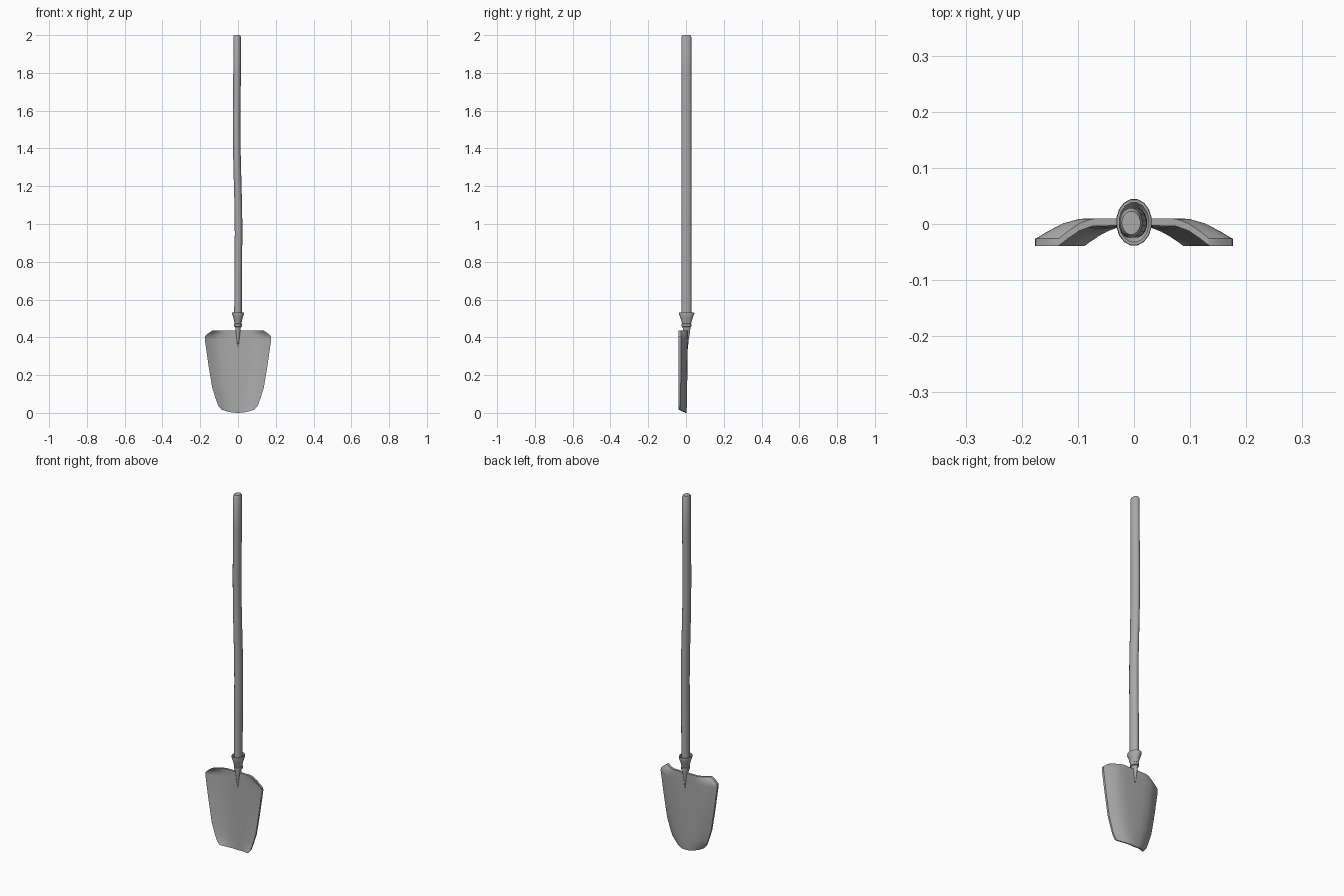
import bpy, bmesh, math

if "Cube" in bpy.data.objects:
    bpy.data.objects.remove(bpy.data.objects["Cube"])

grey = bpy.data.materials.new("dark_grey")
grey.diffuse_color = (0.4, 0.4, 0.4, 1)
grey.use_nodes = True
grey.node_tree.nodes["Principled BSDF"].inputs["Base Color"].default_value = grey.diffuse_color


def loft(name, rings):
    """Skin a list of equal-length rings, with strip caps on both ends."""
    bm = bmesh.new()
    vs = [[bm.verts.new(p) for p in r] for r in rings]
    n = len(rings[0])
    for a, b in zip(vs, vs[1:]):
        for i in range(n):
            j = (i + 1) % n
            bm.faces.new((a[i], a[j], b[j], b[i]))
    for r in (vs[0], vs[-1]):
        for i in range(n // 2 - 1):
            bm.faces.new((r[i], r[i + 1], r[n - 2 - i], r[n - 1 - i]))
    bmesh.ops.recalc_face_normals(bm, faces=bm.faces)
    me = bpy.data.meshes.new(name)
    bm.to_mesh(me)
    bm.free()
    me.materials.append(grey)
    ob = bpy.data.objects.new(name, me)
    bpy.context.collection.objects.link(ob)
    bpy.ops.object.select_all(action='DESELECT')
    ob.select_set(True)
    bpy.context.view_layer.objects.active = ob
    bpy.ops.object.shade_smooth_by_angle(angle=math.radians(35))
    return ob


def ellipse(z, rx, ry, cx=0.0, cy=0.003, n=16):
    return [(cx + rx * math.cos(2 * math.pi * (i + 0.5) / n),
             cy + ry * math.sin(2 * math.pi * (i + 0.5) / n), z) for i in range(n)]


# Slightly crooked wooden handle with a bevelled end: z, centre x
path = [(0.50, 0.0), (0.75, 0.001), (0.95, 0.003), (1.08, 0.002), (1.22, -0.002),
        (1.38, -0.006), (1.55, -0.007), (1.80, -0.005), (1.99, -0.005)]
rings = [ellipse(z, 0.0205, 0.027, cx, 0.002) for z, cx in path]
rings.append(ellipse(2.0, 0.0165, 0.021, -0.005, 0.002))
loft("handle", rings)

# Socket with flared rim, collar and tapering tang: z, rx, ry
socket = [(0.35, 0.004, 0.008), (0.39, 0.008, 0.012), (0.432, 0.013, 0.019),
          (0.455, 0.015, 0.021), (0.457, 0.021, 0.026), (0.47, 0.021, 0.026),
          (0.472, 0.018, 0.024), (0.50, 0.024, 0.032), (0.525, 0.032, 0.042),
          (0.532, 0.031, 0.041), (0.532, 0.027, 0.036), (0.515, 0.019, 0.026)]
loft("socket", [ellipse(*s) for s in socket])

# Dished blade, cross-section as fraction of half width and drop from back plane
half = [(0, 0), (0.3, 0), (0.55, 0.02), (0.72, 0.25), (0.88, 0.66), (0.96, 0.9), (1, 1)]
section = [(-u, d) for u, d in half[:0:-1]] + half
# z, half width, back plane y, upward curve of side edges, thickness, V-blend
rows = [(0.0, 0.088, 0.002, 0.018, 0.007, 0.7), (0.025, 0.104, 0.004, 0.012, 0.009, 0.6),
        (0.065, 0.117, 0.005, 0.006, 0.01, 0.5), (0.135, 0.137, 0.006, 0, 0.011, 0.4),
        (0.25, 0.156, 0.008, 0, 0.012, 0.2), (0.39, 0.176, 0.01, 0, 0.013, 0),
        (0.405, 0.175, 0.01, 0, 0.013, 0), (0.422, 0.157, 0.01, 0, 0.013, 0),
        (0.436, 0.135, 0.01, 0, 0.013, 0)]
rings = []
for z, w, yb, lift, thick, v in rows:
    back = []
    for u, d in section:
        d += v * (max(0, (abs(u) - 0.3) / 0.7) - d)
        back.append((u * w, yb - d * (yb + 0.039 - thick), z + lift * u * u))
    rings.append(back + [(x, y - thick, h) for x, y, h in reversed(back)])
loft("blade", rings)
